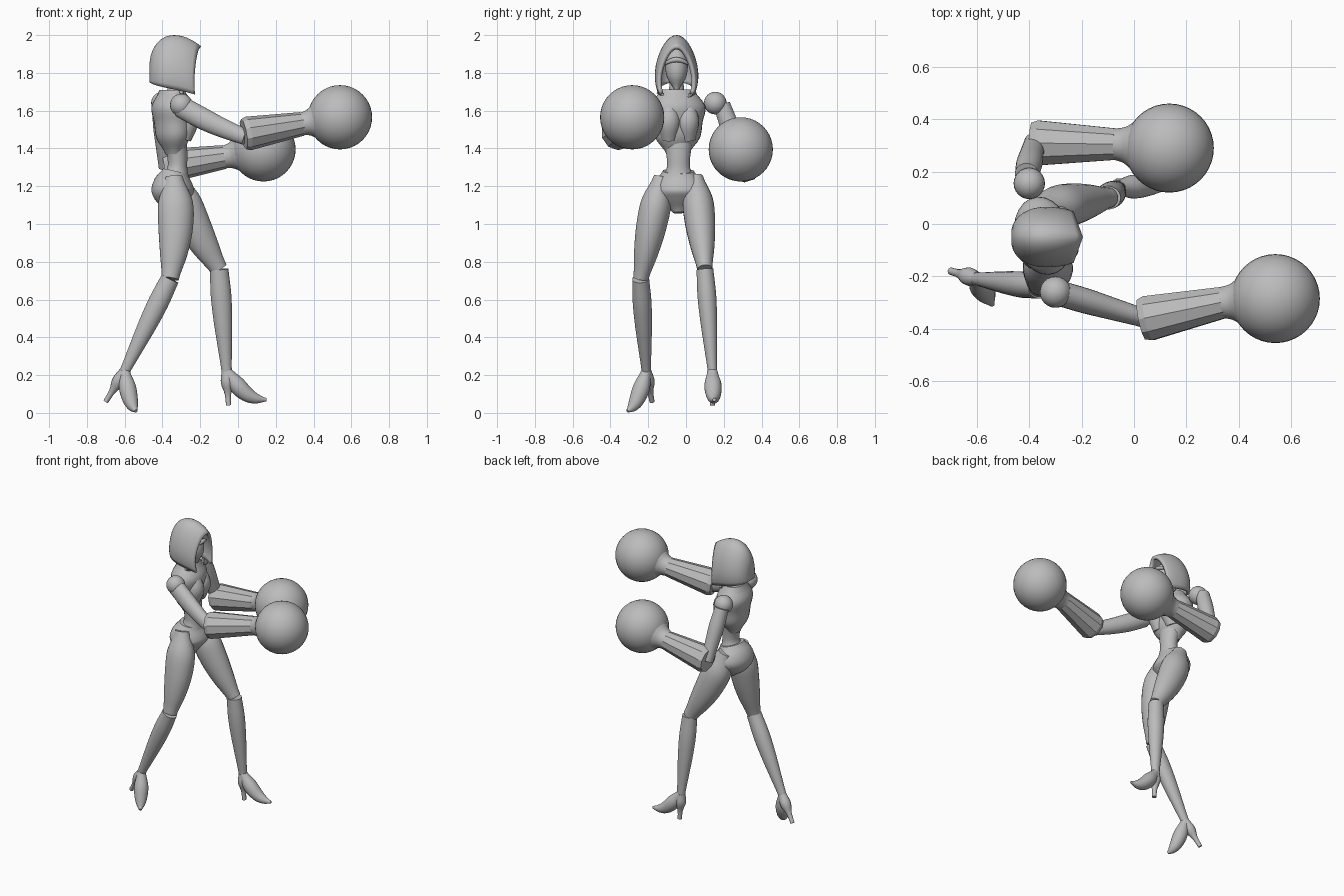
import bpy, bmesh, math
from mathutils import Vector

cube = bpy.data.objects.get("Cube")
if cube:
    bpy.data.objects.remove(cube)

grey = bpy.data.materials.new("mannequin_grey")
grey.use_nodes = True
grey.diffuse_color = (0.5, 0.5, 0.5, 1)
grey.node_tree.nodes["Principled BSDF"].inputs["Base Color"].default_value = grey.diffuse_color


def finish(name, bm, angle):
    bmesh.ops.recalc_face_normals(bm, faces=bm.faces)
    mesh = bpy.data.meshes.new(name)
    bm.to_mesh(mesh)
    bm.free()
    mesh.materials.append(grey)
    obj = bpy.data.objects.new(name, mesh)
    bpy.context.collection.objects.link(obj)
    bpy.ops.object.select_all(action='DESELECT')
    obj.select_set(True)
    bpy.context.view_layer.objects.active = obj
    bpy.ops.object.shade_smooth_by_angle(angle=math.radians(angle))
    return obj


def skin(bm, rings, closed):
    for ring, following in zip(rings, rings[1:]):
        count = len(ring)
        for i in range(count if closed else count - 1):
            j = (i + 1) % count
            bm.faces.new((ring[i], ring[j], following[j], following[i]))


def sample(shape, t):
    """Smooth value at t along an evenly spaced list."""
    last = len(shape) - 1
    i = min(int(t * last), last - 1)
    f = t * last - i
    a, b, c, d = shape[max(i - 1, 0)], shape[i], shape[i + 1], shape[min(i + 2, last)]
    return b + (c - a) * f / 2 + (2 * a - 5 * b + 4 * c - d) * f * f / 2 + (3 * b - a - 3 * c + d) * f ** 3 / 2


def limb(name, start, end, thick, shape, depth=1.0, bow=(0, 0, 0), side=(0, 1, 0), sides=24, steps=4):
    """Tapered oval body from start to end; shape scales the thickness along it."""
    start, end, bow = Vector(start), Vector(end), Vector(bow)
    total = (len(shape) - 1) * steps
    bm = bmesh.new()
    rings = []
    for k in range(total + 1):
        t = k / total
        centre = start.lerp(end, t) + bow * math.sin(math.pi * t)
        tangent = (end - start + bow * math.pi * math.cos(math.pi * t)).normalized()
        across = Vector(side)
        across = (across - tangent * across.dot(tangent)).normalized()
        along = tangent.cross(across) * depth
        radius = thick * sample(shape, t)
        angles = [math.tau * (i + 0.5) / sides for i in range(sides)]
        rings.append([bm.verts.new(centre + (across * math.cos(a) + along * math.sin(a)) * radius) for a in angles])
    skin(bm, rings, True)
    bm.faces.new(rings[0])
    bm.faces.new(rings[-1])
    return finish(name, bm, 35 if steps > 1 else 25)


def ball(name, centre, radius, segments=24):
    bm = bmesh.new()
    bmesh.ops.create_uvsphere(bm, u_segments=segments, v_segments=segments // 2, radius=radius)
    bmesh.ops.translate(bm, verts=bm.verts, vec=centre)
    return finish(name, bm, 60)


# Hood: pointed arches, rounded at the back and swept open at the face
sections = []
for k in range(1, 10):
    a = math.pi / 2 * k / 9
    size = math.sin(a) ** 0.8
    sections.append((-0.34 - 0.13 * math.cos(a), 0.13 * size, 1.81 + 0.19 * size, 0))
for k in range(1, 7):
    t = k / 6
    sections.append((-0.34 + 0.145 * t, 0.13 - 0.02 * t * t, 2 - 0.06 * t * t, 0.04 * t * t))
bm = bmesh.new()
rings = []
for i, (x, width, top, sweep) in enumerate(sections):
    low = 1.75 - 0.07 * i / len(sections)
    ring = []
    for k in range(25):
        b = math.pi * k / 24
        rise = abs(math.sin(b)) ** 1.2
        u = math.cos(b) * (1 - 0.2 * (1 - rise) ** 4)
        ring.append(bm.verts.new((x - sweep * abs(u), -0.05 + width * u, low + (top - low) * rise)))
    rings.append(ring)
skin(bm, rings, False)
bm.faces.new(rings[0])
hood = finish("hood", bm, 50)
shell = hood.modifiers.new("thickness", 'SOLIDIFY')
shell.thickness = 0.02
shell.offset = -1

# Head, brow and neck
limb("head", (-0.29, -0.05, 1.71), (-0.33, -0.05, 1.95), 0.06, (0.2, 0.8, 1, 0.9, 0.3), depth=1.2)
limb("brow", (-0.26, -0.11, 1.85), (-0.26, 0.01, 1.85), 0.014, (0.6, 1, 0.6),
     bow=(0.02, 0, 0.02), side=(0, 0, 1), sides=12)
limb("neck", (-0.34, -0.05, 1.62), (-0.33, -0.05, 1.78), 0.06, (1, 0.7, 0.6))

# Torso, turned one way at the chest and the other at the hips
chest_side, hip_side = (-0.25, 1, 0), (0.2, 1, 0)
limb("chest", (-0.34, -0.045, 1.37), (-0.35, -0.045, 1.71), 0.15, (0.4, 0.8, 0.9, 1, 0.6),
     depth=0.72, side=chest_side)
limb("waist", (-0.33, -0.04, 1.42), (-0.33, -0.04, 1.23), 0.09, (0.8, 0.7, 0.7, 1),
     depth=0.85, bow=(0.01, 0, 0))
limb("pelvis", (-0.33, -0.04, 1.28), (-0.33, -0.04, 1.06), 0.14, (0.6, 0.9, 1, 0.7, 0.2),
     depth=0.8, bow=(-0.015, 0, 0), side=hip_side)
for name, offset in (("left", 0.05), ("right", -0.05)):
    front = Vector((-0.3 - offset / 5, -0.04 + offset, 1.45))
    limb(name + "_bust", front, front + Vector((0, 0, 0.2)), 0.06, (0.7, 1, 0.5),
         bow=(0.02, 0, 0), side=chest_side, sides=16)
    # Collar strip from the breastbone to the shoulder
    limb(name + "_collar", (-0.27, -0.045, 1.64), (-0.3, -0.05 + 2 * offset, 1.7), 0.01, (1, 1),
         side=(0, 0, 1), sides=8)

# Legs: the right one steps back and the left one steps forward
legs = {
    "right": dict(hip=(-0.34, -0.13, 1.25), knee=(-0.36, -0.24, 0.71), ankle=(-0.6, -0.21, 0.22),
                  toe=(-0.54, -0.31, 0.01), heel=(-0.7, -0.18, 0.06), bow=0.02),
    "left": dict(hip=(-0.34, 0.05, 1.25), knee=(-0.1, 0.1, 0.76), ankle=(-0.06, 0.14, 0.22),
                 toe=(0.15, 0.15, 0.07), heel=(-0.05, 0.14, 0.04), bow=-0.02)}
for name, leg in legs.items():
    hip, knee, ankle, toe, heel = (Vector(leg[joint]) for joint in ("hip", "knee", "ankle", "toe", "heel"))
    limb(name + "_thigh", hip, knee, 0.08, (0.5, 1, 1, 0.8, 0.5), depth=1.15, bow=(leg["bow"], 0, 0))
    limb(name + "_shin", knee, ankle, 0.05, (0.9, 1, 0.9, 0.7, 0.5), depth=1.1)
    sideways = (toe - ankle).cross(Vector((0, 0, 1)))
    limb(name + "_foot", ankle, toe, 0.045, (0.6, 1, 0.9, 0.6, 0.2), bow=(0, 0, -0.045), side=sideways)
    limb(name + "_heel", ankle, heel, 0.035, (0.8, 1, 0.5, 0.4), side=sideways, sides=12)

# Upper arms and shoulder joints
limb("right_upper_arm", (-0.3, -0.26, 1.62), (0.04, -0.36, 1.46), 0.06, (0.8, 0.8, 0.7, 0.6),
     depth=1.2, bow=(0, 0, -0.01))
limb("left_upper_arm", (-0.41, 0.19, 1.63), (-0.38, 0.31, 1.3), 0.05, (0.9, 1, 0.9, 0.8), side=(1, 0, 0))
ball("right_shoulder", (-0.3, -0.26, 1.63), 0.06)
ball("left_shoulder", (-0.4, 0.155, 1.64), 0.06)

# Faceted forearms, flared cuffs and round gloves
arms = {"right": ((0.03, -0.365, 1.475), (0.34, -0.3, 1.53), (0.54, -0.285, 1.565)),
        "left": ((-0.39, 0.31, 1.305), (-0.07, 0.305, 1.355), (0.135, 0.29, 1.395))}
for name, points in arms.items():
    elbow, wrist, glove = (Vector(p) for p in points)
    bend = elbow.lerp(wrist, 0.08)
    limb(name + "_elbow", elbow, bend, 0.09, (0.9, 1), sides=10, steps=1)
    limb(name + "_forearm", bend, wrist, 0.09, (1, 0.7), sides=10, steps=1)
    limb(name + "_cuff", wrist.lerp(glove, -0.05), wrist.lerp(glove, 0.4), 0.1, (0.6, 0.7, 1), sides=20)
    ball(name + "_glove", glove, 0.17, 40)
